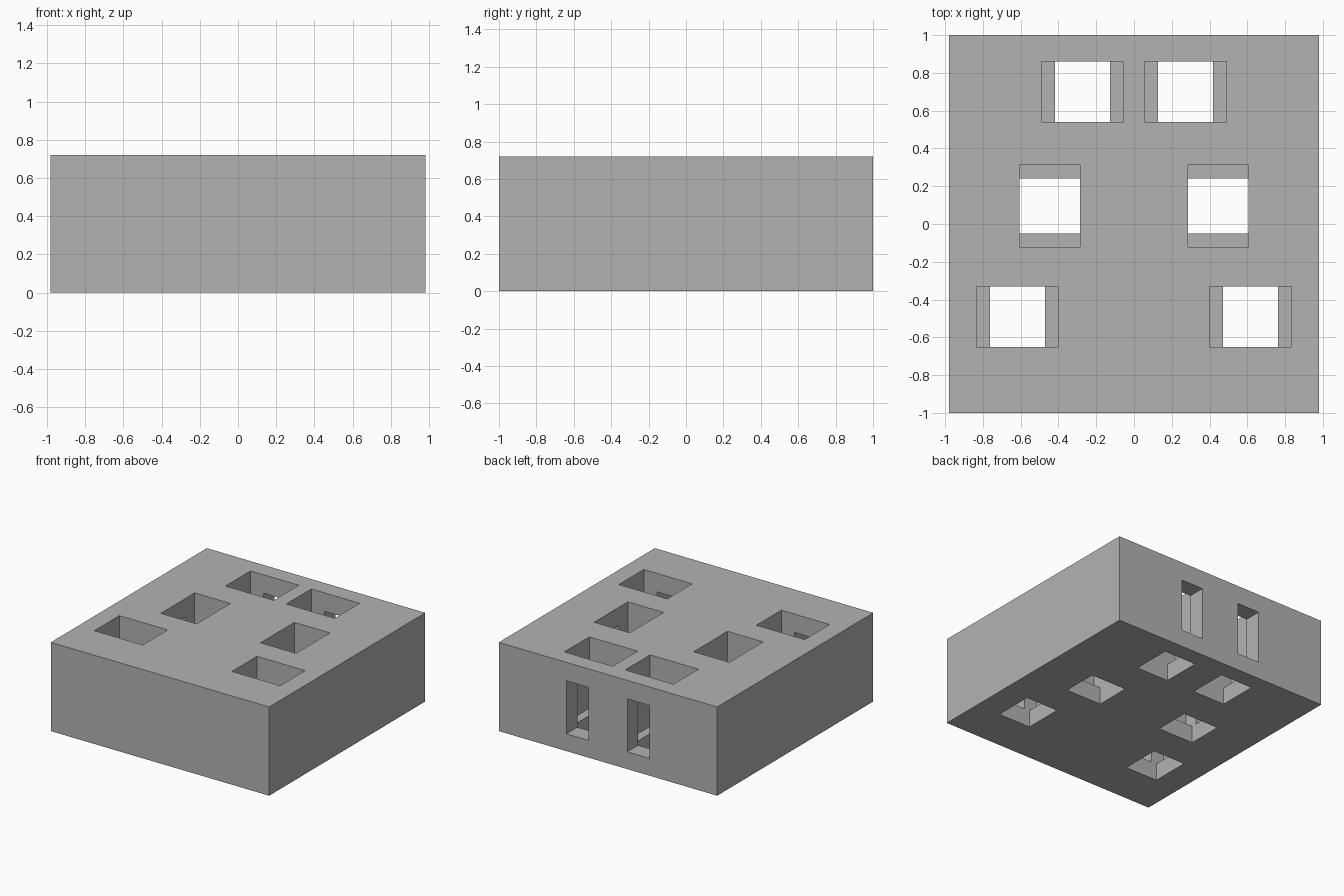
import bpy
from math import pi
from mathutils import Matrix, Vector

HEIGHT = 0.72
LEDGE = 0.14       # height of the pocket floor
SLOT_TOP = 0.57
SLOT_DEPTH = 0.22

old = bpy.data.objects.get("Cube")
if old:
    bpy.data.objects.remove(old, do_unlink=True)

grey = bpy.data.materials.new("plain_grey")
grey.use_nodes = True
color = (0.45, 0.45, 0.45, 1)
grey.diffuse_color = color
grey.node_tree.nodes["Principled BSDF"].inputs["Base Color"].default_value = color


def prism(name, profile, v0, v1, matrix=Matrix()):
    """Extrude a counter-clockwise (x, z) profile along y from v0 to v1."""
    n = len(profile)
    verts = [matrix @ Vector((x, v, z)) for v in (v0, v1) for x, z in profile]
    faces = [tuple(range(n)), tuple(reversed(range(n, 2 * n)))]
    faces += [(i, i + n, (i + 1) % n + n, (i + 1) % n) for i in range(n)]
    mesh = bpy.data.meshes.new(name)
    mesh.from_pydata(verts, [], faces)
    mesh.materials.append(grey)
    obj = bpy.data.objects.new(name, mesh)
    bpy.context.collection.objects.link(obj)
    return obj


def rectangle(half, low, high):
    return [(-half, low), (half, low), (half, high), (-half, high)]


def cut(target, cutter):
    cutter.hide_render = True
    mod = target.modifiers.new("cut", 'BOOLEAN')
    mod.operation = 'DIFFERENCE'
    mod.solver = 'EXACT'
    mod.object = cutter
    bpy.context.view_layer.objects.active = target
    bpy.ops.object.modifier_apply(modifier=mod.name)
    bpy.data.objects.remove(cutter, do_unlink=True)


# Solid block
block = prism("block", rectangle(0.98, 0, HEIGHT), -1, 1)

# Stepped pocket: wide above the ledges, narrow through the floor
stepped = [(-0.145, -0.1), (0.145, -0.1), (0.145, LEDGE), (0.217, LEDGE),
           (0.217, 0.9), (-0.217, 0.9), (-0.217, LEDGE), (-0.145, LEDGE)]

# Mirrored pockets: centre x, centre y, turn of the slot away from +y
pockets = [(0.273, 0.70, 0), (0.447, 0.095, -pi / 2), (0.617, -0.49, pi)]
for x, y, turn in pockets:
    for side in (1, -1):
        place = Matrix.Translation((side * x, y, 0)) @ Matrix.Rotation(side * turn, 4, 'Z')
        cut(block, prism("pocket_cutter", stepped, -0.16, 0.16, place))
        # Side slot leading outward from the pocket; the rear pair breaks through
        cut(block, prism("slot_cutter", rectangle(0.1, LEDGE, SLOT_TOP),
                         0.05, 0.16 + SLOT_DEPTH, place))
